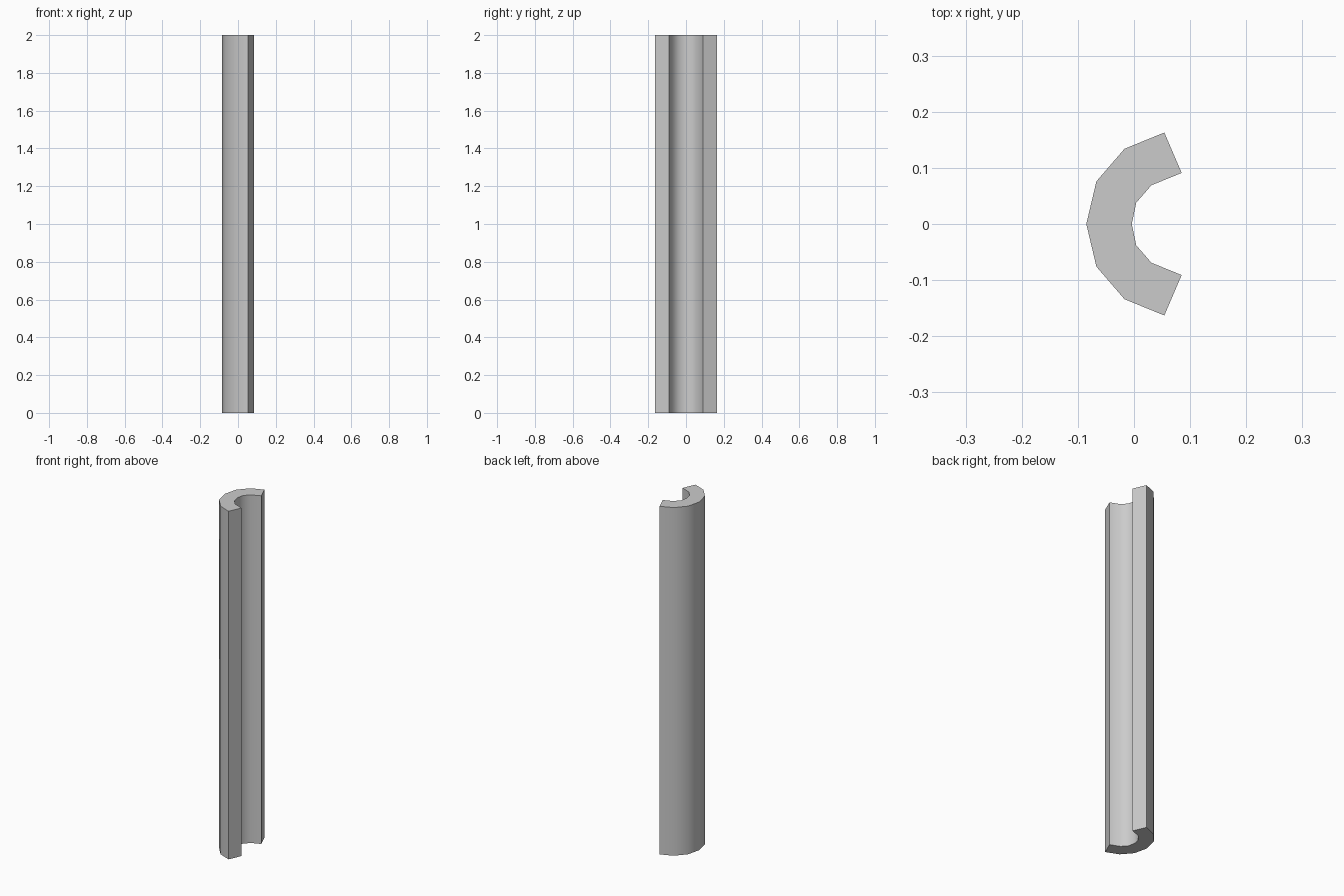
import bpy, bmesh, math

if "Cube" in bpy.data.objects:
    bpy.data.objects.remove(bpy.data.objects["Cube"])

HEIGHT = 2.0

# Half of the C-shaped cross-section (y >= 0): outer wall, then inner wall
outer = [(-0.085, 0.0), (-0.067, 0.076), (-0.017, 0.134), (0.054, 0.163)]
inner = [(0.085, 0.091), (0.031, 0.069), (0.004, 0.038), (-0.004, 0.0)]
half = outer + inner

# Mirror the half across y = 0 to close the profile
profile = half + [(x, -y) for x, y in reversed(half[1:-1])]

# Extrude the profile into the half-pipe channel
bm = bmesh.new()
base = bm.faces.new([bm.verts.new((x, y, 0.0)) for x, y in profile])
top = bmesh.ops.extrude_face_region(bm, geom=[base], use_keep_orig=True)
bmesh.ops.translate(bm, vec=(0, 0, HEIGHT),
                    verts=[g for g in top["geom"] if isinstance(g, bmesh.types.BMVert)])
bmesh.ops.recalc_face_normals(bm, faces=bm.faces)

mesh = bpy.data.meshes.new("half_pipe")
bm.to_mesh(mesh)
bm.free()
pipe = bpy.data.objects.new("half_pipe", mesh)
bpy.context.collection.objects.link(pipe)

# Smooth curved walls, sharp rims and ends
bpy.context.view_layer.objects.active = pipe
pipe.select_set(True)
bpy.ops.object.shade_smooth_by_angle(angle=math.radians(40))
